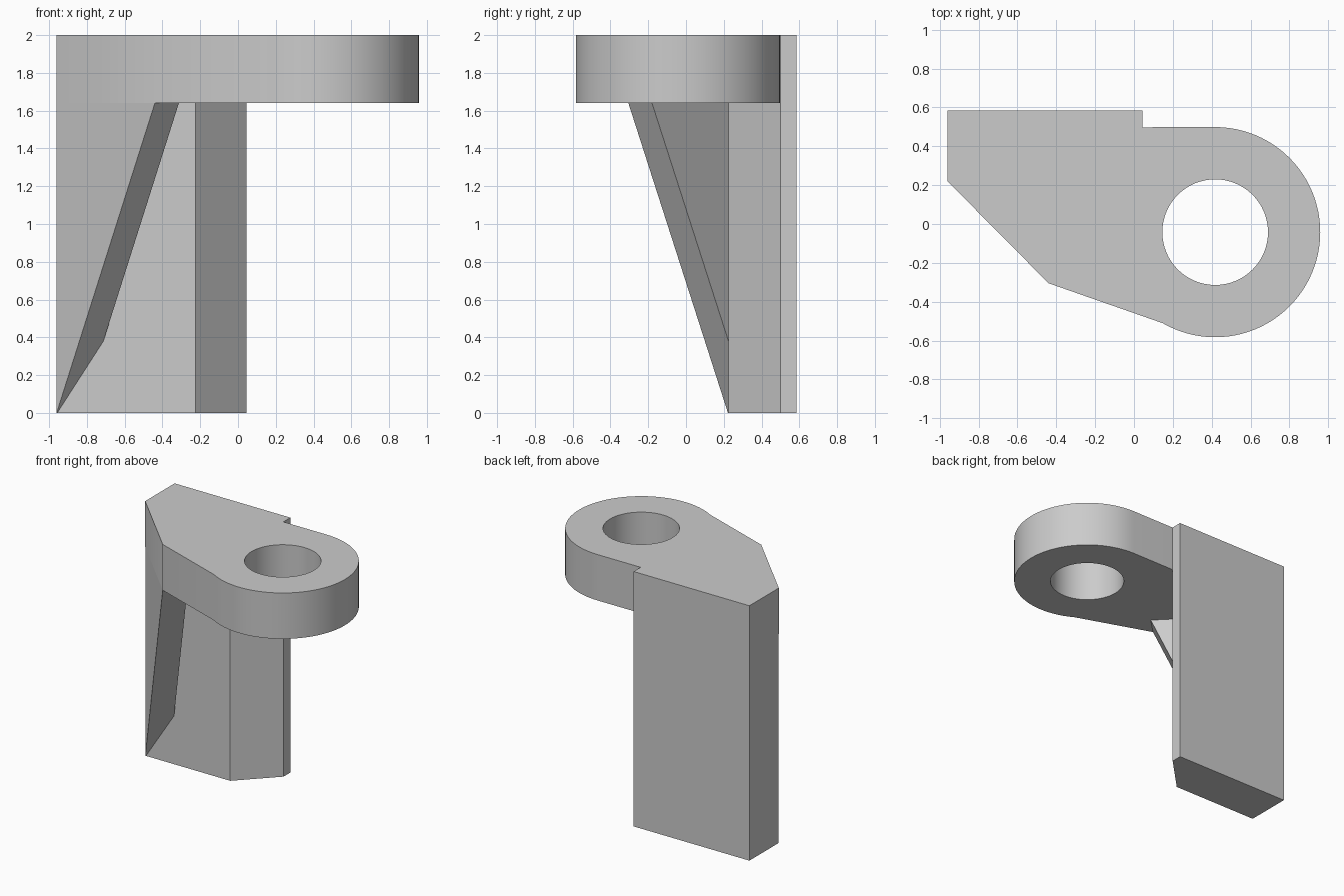
import bpy
import bmesh
from math import cos, sin, radians
from mathutils import Vector

cube = bpy.data.objects.get("Cube")
if cube:
    bpy.data.objects.remove(cube, do_unlink=True)

grey = bpy.data.materials.new("plain grey")
grey.use_nodes = True
COLOUR = (0.6, 0.6, 0.6, 1)
grey.diffuse_color = COLOUR
grey.node_tree.nodes["Principled BSDF"].inputs["Base Color"].default_value = COLOUR

LEDGE = 1.64   # underside of the head plate
TOP = 2.0


def arc(cx, cy, r, start, end, steps):
    angles = [radians(start + (end - start) * i / steps) for i in range(steps + 1)]
    return [(cx + r * cos(a), cy + r * sin(a)) for a in angles]


def prism(name, loops, direction):
    """Fill closed loops of 3D points (later loops are holes) and extrude them."""
    bm = bmesh.new()
    edges = []
    for loop in loops:
        verts = [bm.verts.new(p) for p in loop]
        edges += [bm.edges.new((v, verts[i - 1])) for i, v in enumerate(verts)]
    if len(loops) == 1:
        bm.faces.new(verts)
    else:
        bmesh.ops.triangle_fill(bm, edges=edges, use_beauty=True)
    grown = bmesh.ops.extrude_face_region(bm, geom=bm.faces[:], use_keep_orig=True)
    moved = [g for g in grown["geom"] if isinstance(g, bmesh.types.BMVert)]
    bmesh.ops.translate(bm, verts=moved, vec=Vector(direction))
    bmesh.ops.recalc_face_normals(bm, faces=bm.faces[:])
    mesh = bpy.data.meshes.new(name)
    bm.to_mesh(mesh)
    bm.free()
    mesh.materials.append(grey)
    obj = bpy.data.objects.new(name, mesh)
    bpy.context.collection.objects.link(obj)
    bpy.ops.object.select_all(action="DESELECT")
    obj.select_set(True)
    bpy.context.view_layer.objects.active = obj
    bpy.ops.object.shade_smooth_by_angle(angle=radians(30))
    return obj


def at_height(points, z):
    return [(x, y, z) for x, y in points]


# Upright post with one chamfered front corner
post = [(-0.96, 0.585), (0.045, 0.585), (0.045, 0.5), (-0.225, 0.225), (-0.96, 0.225)]
prism("post", [at_height(post, 0)], (0, 0, LEDGE))

# Head plate with a rounded end and a round through hole
outline = [(-0.44, -0.305), (-0.96, 0.22), (-0.96, 0.585), (0.045, 0.585), (0.045, 0.498)]
outline += arc(0.418, -0.042, 0.541, 90, -120, 56)
hole = arc(0.418, -0.042, 0.272, 0, 360, 64)[:-1]
prism("head_plate", [at_height(outline, LEDGE), at_height(hole, LEDGE)], (0, 0, TOP - LEDGE))

# Slanted gusset bracing the plate against the post
gusset = [(-0.96, 0.222, 0), (-0.96, 0.222, LEDGE), (-0.44, -0.305, LEDGE)]
prism("gusset", [gusset], (0.127, 0.125, 0))
